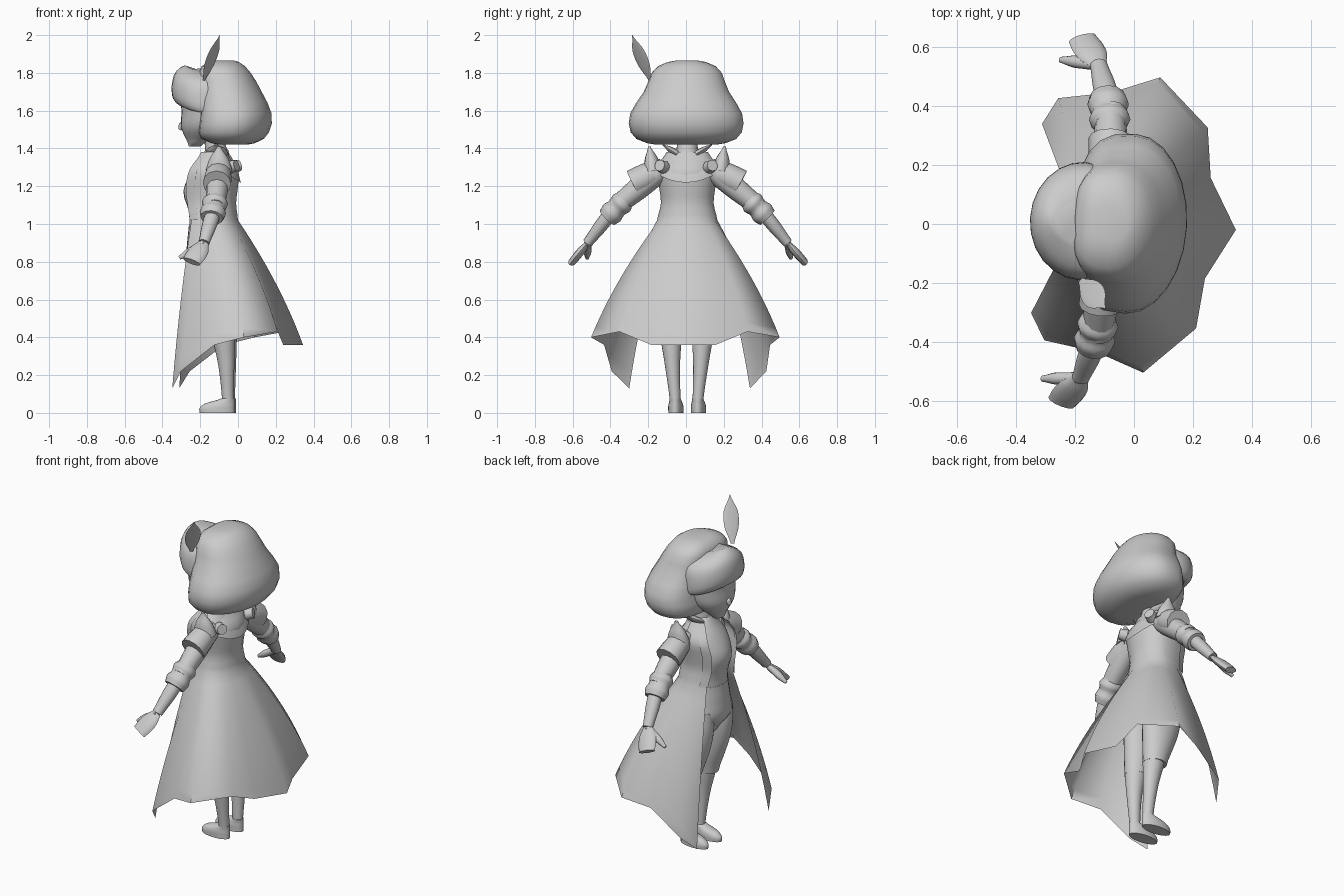
import bpy, bmesh, math
from mathutils import Vector, Matrix

cube = bpy.data.objects.get("Cube")
if cube:
    bpy.data.objects.remove(cube, do_unlink=True)

grey = (.6, .6, .6, 1)
material = bpy.data.materials.new("plain grey")
material.use_nodes = True
material.diffuse_color = grey
material.node_tree.nodes["Principled BSDF"].inputs["Base Color"].default_value = grey

TURN = Matrix.Rotation(math.radians(-3.3), 4, 'Z')   # the figure stands slightly turned
STEPS = 12


def curve(values, t):
    """Smooth curve through evenly spaced values, read at t from start to end."""
    last = len(values) - 1
    if last == 0:
        return values[0]
    i = min(int(t * last), last - 1)
    f = t * last - i

    def at(k):
        return values[max(0, min(last, k))]

    start_slope = (at(i + 1) - at(i - 1)) / 2
    end_slope = (at(i + 2) - at(i)) / 2
    ease = f * f * (3 - 2 * f)
    return (at(i) + (at(i + 1) - at(i)) * ease
            + start_slope * f * (1 - f) ** 2 - end_slope * f * f * (1 - f))


def skin(name, loops, closed=True):
    """Join a list of point loops into one smooth-shaded object."""
    bm = bmesh.new()
    rows = [[bm.verts.new(point) for point in loop] for loop in loops]
    count = len(rows[0])
    for lower, upper in zip(rows, rows[1:]):
        for i in range(count if closed else count - 1):
            j = (i + 1) % count
            bm.faces.new((lower[i], lower[j], upper[j], upper[i]))
    if closed:
        bm.faces.new(rows[0])
        bm.faces.new(rows[-1])
    bmesh.ops.recalc_face_normals(bm, faces=bm.faces)
    bm.transform(TURN)
    mesh = bpy.data.meshes.new(name)
    bm.to_mesh(mesh)
    bm.free()
    mesh.materials.append(material)
    part = bpy.data.objects.new(name, mesh)
    bpy.context.collection.objects.link(part)
    bpy.ops.object.select_all(action='DESELECT')
    part.select_set(True)
    bpy.context.view_layer.objects.active = part
    bpy.ops.object.shade_smooth_by_angle(angle=math.radians(60))


def body(name, low, high, front, back, half, middle=(0,), side=1, rounded=False, fullness=1, sag=0):
    """Upright form drawn by its front line, back line and half width, bottom to top."""
    loops = []
    for step in range(STEPS + 1):
        t = step / STEPS
        rise = (1 - math.cos(math.pi * t)) / 2 if rounded else t
        z = low + (high - low) * rise
        x_front, x_back = curve(front, t), curve(back, t)
        centre, depth = (x_front + x_back) / 2, (x_back - x_front) / 2
        loop = []
        for i in range(2 * STEPS):
            angle = math.pi * i / STEPS
            c, s = math.cos(angle), math.sin(angle)
            if c < 0:   # a lower fullness squares off the front half
                c = -abs(c) ** fullness
                s = math.copysign(abs(s) ** fullness, s)
            loop.append((centre + depth * c, side * curve(middle, t) + curve(half, t) * s,
                         z - sag * s * s))
        loops.append(loop)
    skin(name, loops)


def limb(name, start, end, widths, flat=1, side=1, ref=(1, 0, 0)):
    """Straight limb with evenly spaced widths; flat thins it across ref."""
    start, end = Vector(start), Vector(end)
    along = (end - start).normalized()
    wide = Vector(ref)
    wide = (wide - along * wide.dot(along)).normalized()
    thin = along.cross(wide) * flat
    loops = []
    for step in range(STEPS + 1):
        t = step / STEPS
        loop = []
        for i in range(STEPS):
            angle = math.tau * i / STEPS
            spoke = wide * math.cos(angle) + thin * math.sin(angle)
            point = start.lerp(end, t) + spoke * curve(widths, t)
            loop.append((point.x, point.y * side, point.z))
        loops.append(loop)
    skin(name, loops)


def wrap(t, degrees, grow=1):
    """Cross-section of the coat bodice, waist to collar; zero degrees is the back."""
    points = []
    for degree in degrees:
        angle = math.radians(degree)
        c, s = math.cos(angle), math.sin(angle)
        reach = curve([.12, .11, .12, .12, .06] if c > 0 else [.18, .2, .21, .18, .1], t)
        width = curve([.16, .14, .15, .16, .1], t)
        points.append(Vector((grow * reach * c - .12, grow * width * s, 1.02 + .36 * t)))
    return points


# Head, neck and hair
body("head", 1.41, 1.7, front=[-.26, -.3, -.3, -.31], back=[-.2, -.05, 0, 0], half=[.04, .14, .17, .17])
limb("nose", (-.28, 0, 1.54), (-.31, 0, 1.5), [.01, .02, .01])
limb("neck", (-.1, 0, 1.28), (-.13, 0, 1.47), [.07, .05])
body("bob_hair", 1.42, 1.865, front=[-.1, -.2, -.2, -.2, -.2, -.13], back=[.05, .15, .18, .12, .05, -.02],
     half=[.16, .28, .3, .22, .17, .06], rounded=True, fullness=.7)
body("fringe", 1.63, 1.84, front=[-.31, -.35, -.34, -.28], back=[0], half=[.19, .2, .18, .08],
     rounded=True, sag=.04)
limb("feather", (-.17, -.2, 1.76), (-.08, -.29, 2), [.01, .04, .04, .001], flat=.1, ref=(.5, .7, 0))

# Waistcoat and breeches
body("waistcoat", .95, 1.4, front=[-.26, -.26, -.29, -.24, -.17], back=[-.02, -.02, -.06],
     half=[.13, .13, .13, .13, .05])
body("breeches_seat", .7, 1, front=[-.2, -.27, -.27, -.26], back=[-.02, .03, .01, -.02],
     half=[.1, .17, .15, .13])

# Long coat: bodice sections, then a flared skirt falling to a pointed hem
hem_x = [.345, .25, .23, .06, -.1, -.28, -.33]
hem_y = [0, .17, .34, .5, .44, .41, .32]
hem_z = [.36, .36, .43, .4, .36, .22, .13]
columns = range(-6, 7)
degrees = [22 * i for i in columns]
rows = [wrap(1 - step / STEPS, degrees) for step in range(STEPS + 1)]
waist = rows[-1]
for step in range(1, STEPS + 1):
    t = step / STEPS
    flare = t * (1.3 - .3 * t)
    row = []
    for i, top in zip(columns, waist):
        k = abs(i)
        hem = Vector((hem_x[k], math.copysign(hem_y[k], i), hem_z[k]))
        point = top.lerp(hem, flare)
        point.z = top.z + (hem.z - top.z) * t
        row.append(point)
    rows.append(row)
skin("coat", rows, closed=False)

# Yoke across the back, its lower edge dipping in the middle
yoke_degrees = range(-90, 91, 15)
yoke = []
for step in range(5):
    row = wrap(1 - .07 * step, yoke_degrees, grow=1.1)
    for point, degree in zip(row, yoke_degrees):
        point.z -= .015 * step * math.cos(math.radians(degree)) ** 2
    yoke.append(row)
skin("yoke", yoke, closed=False)

# Paired parts
shoulder, elbow = Vector((-.09, .12, 1.3)), Vector((-.1, .38, 1.09))
wrist, fingertips = Vector((-.15, .53, .9)), Vector((-.21, .615, .8))
for side, word in ((-1, "left_"), (1, "right_")):
    # Legs
    body(word + "breeches_leg", .4, .85, front=[-.15, -.19, -.23, -.25, -.25], back=[-.01, 0],
         half=[.06, .07, .075, .08, .07], middle=[.085], side=side)
    body(word + "stocking", .05, .45, front=[-.08, -.1, -.14], back=[-.02, -.01],
         half=[.028, .04, .06], middle=[.06, .075, .085], side=side)
    body(word + "shoe", 0, .075, front=[-.2, -.2, -.17, -.09], back=[-.015], half=[.04, .04, .03],
         middle=[.06], side=side)

    # Arms
    limb(word + "sleeve", shoulder, elbow, [.06, .06, .05], side=side)
    limb(word + "shoulder_cap", shoulder, shoulder.lerp(elbow, .55) + Vector((0, .02, .03)),
         [.05, .07, .075], side=side)
    limb(word + "shoulder_peak", (-.09, .18, 1.28), (-.09, .2, 1.41), [.07, .05, .01], flat=.7, side=side)
    limb(word + "cuff", shoulder.lerp(elbow, .77), elbow.lerp(wrist, .3),
         [.05, .07, .06, .07, .06], flat=.9, side=side)
    limb(word + "forearm", elbow, wrist, [.04, .04, .03], flat=.9, side=side)
    limb(word + "hand", wrist, fingertips, [.03, .05, .055, .05], flat=.4, side=side)
    limb(word + "thumb", wrist, (-.28, .54, .82), [.02, .02, .02, .01], side=side, ref=(0, 1, 0))

    # Coat trimmings
    limb(word + "back_button", (-.04, .12, 1.3), (0, .14, 1.31), [.035, .03], side=side, ref=(0, 0, 1))
    limb(word + "collar_wing", (-.11, .05, 1.37), (-.11, .13, 1.42), [.06, .05, .01], flat=.3, side=side)
    lapel = [wrap(1 - step / STEPS, [side * d for d in (118, 126, 134)], grow=1.03)
             for step in range(STEPS + 1)]
    skin(word + "lapel", lapel, closed=False)
